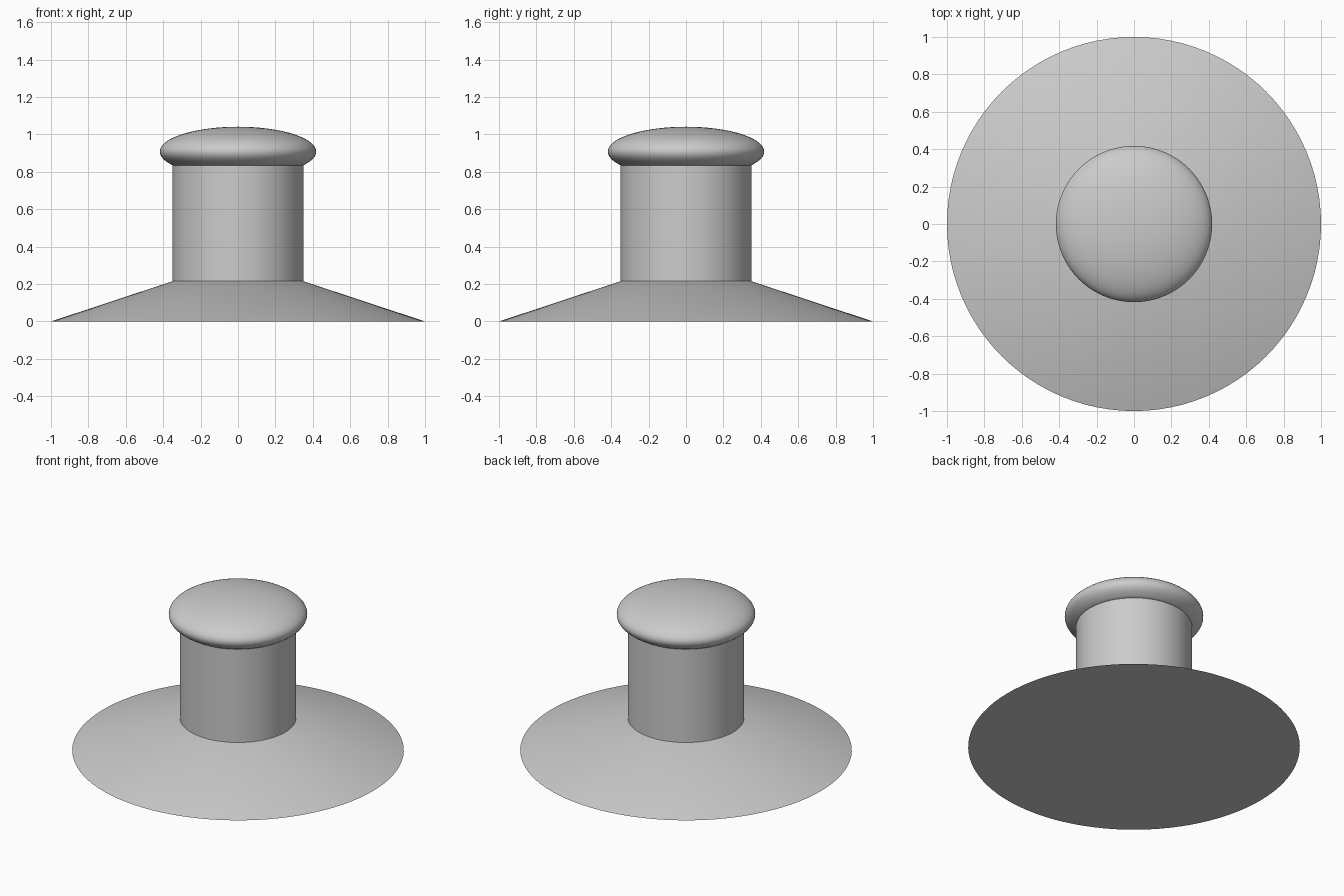
import bpy, bmesh, math

cube = bpy.data.objects.get("Cube")
if cube:
    bpy.data.objects.remove(cube, do_unlink=True)

grey = bpy.data.materials.new("light_grey")
grey.use_nodes = True
colour = (0.6, 0.6, 0.6, 1)
grey.diffuse_color = colour
grey.node_tree.nodes["Principled BSDF"].inputs["Base Color"].default_value = colour

SEGMENTS = 96


def lathe(name, profile):
    """Spin an (r, z) profile around the z axis, closing it at the axis."""
    bm = bmesh.new()
    verts = [bm.verts.new((r, 0, z)) for r, z in profile]
    edges = [bm.edges.new(pair) for pair in zip(verts, verts[1:])]
    bmesh.ops.spin(bm, geom=verts + edges, cent=(0, 0, 0), axis=(0, 0, 1),
                   angle=math.tau, steps=SEGMENTS)
    bmesh.ops.remove_doubles(bm, verts=bm.verts, dist=0.0005)
    bmesh.ops.recalc_face_normals(bm, faces=bm.faces)
    mesh = bpy.data.meshes.new(name)
    bm.to_mesh(mesh)
    bm.free()
    mesh.materials.append(grey)
    obj = bpy.data.objects.new(name, mesh)
    bpy.context.collection.objects.link(obj)
    bpy.ops.object.select_all(action='DESELECT')
    obj.select_set(True)
    bpy.context.view_layer.objects.active = obj
    bpy.ops.object.shade_smooth_by_angle(angle=math.radians(30))
    return obj


STEM_R, BASE_TOP, CAP_BOTTOM = 0.35, 0.215, 0.835

# Shallow conical base with a flat underside
lathe("base", [(0, 0), (1, 0), (STEM_R, BASE_TOP), (0, BASE_TOP)])

# Straight cylindrical stem
lathe("stem", [(0, BASE_TOP), (STEM_R, BASE_TOP),
               (STEM_R, CAP_BOTTOM), (0, CAP_BOTTOM)])

# Flattened ellipsoid cap, cut off flat where it meets the stem
CAP_R, CAP_H, CAP_Z = 0.418, 0.133, 0.908
start = math.asin((CAP_BOTTOM - CAP_Z) / CAP_H)
steps = 28
cap = [(0, CAP_BOTTOM)]
for i in range(steps):
    a = start + (math.pi / 2 - start) * i / steps
    cap.append((CAP_R * math.cos(a), CAP_Z + CAP_H * math.sin(a)))
cap.append((0, CAP_Z + CAP_H))
lathe("cap", cap)
